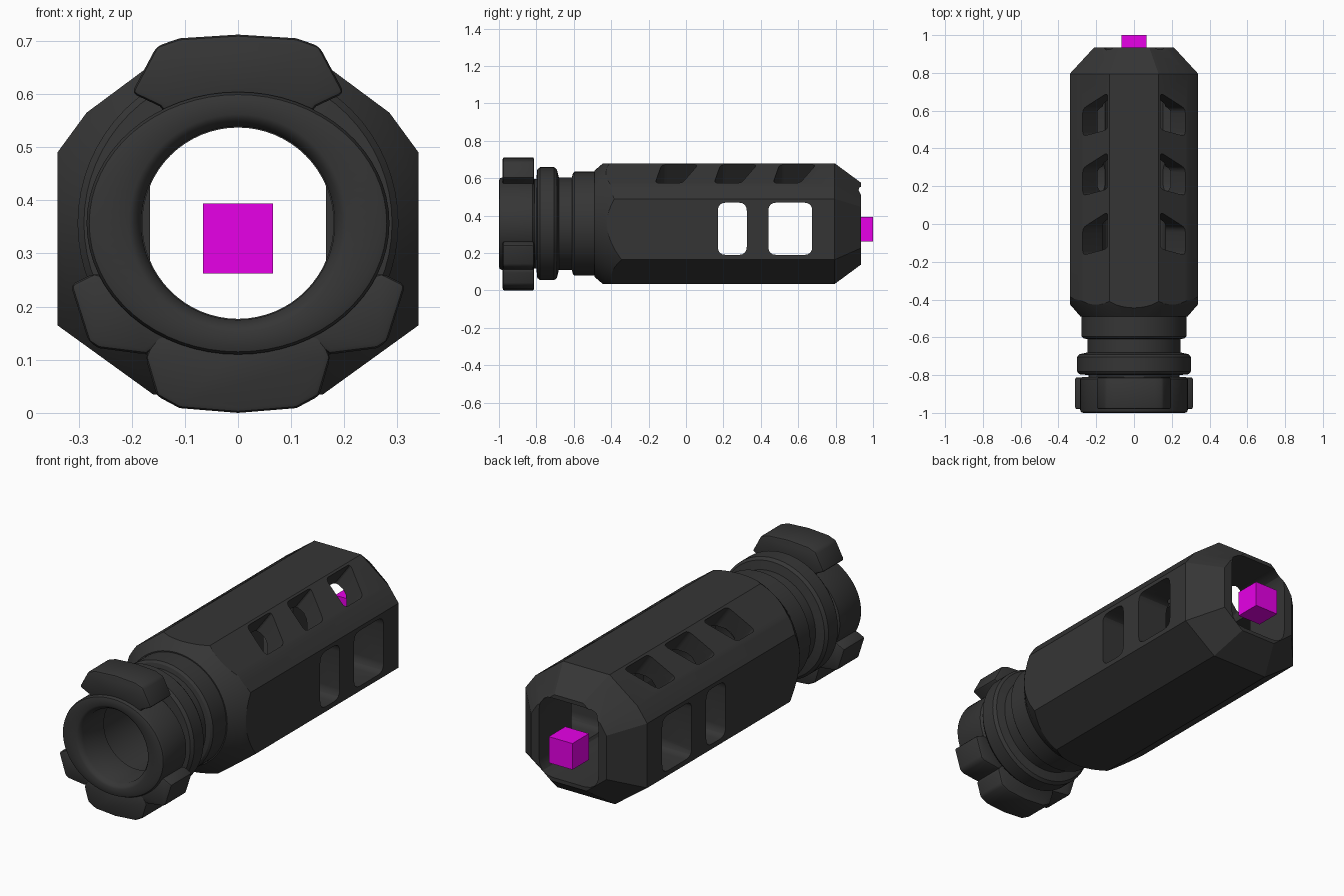
import bpy, bmesh, math
from mathutils import Vector

cube = bpy.data.objects.get("Cube")
if cube:
    bpy.data.objects.remove(cube, do_unlink=True)

CZ = 0.357  # height of the long axis


def material(name, color):
    m = bpy.data.materials.new(name)
    m.use_nodes = True
    m.diffuse_color = color
    bsdf = next(n for n in m.node_tree.nodes if n.type == 'BSDF_PRINCIPLED')
    bsdf.inputs["Base Color"].default_value = color
    return m


steel = material("dark_steel", (0.036, 0.036, 0.036, 1))
magenta = material("magenta", (0.8, 0.0, 0.8, 1))


def loft(name, rings, closed=False, mat=steel):
    """Skin equal-length rings of points; cap the ends or close into a tube."""
    bm = bmesh.new()
    loops = [[bm.verts.new(p) for p in r] for r in rings]
    pairs = list(zip(loops, loops[1:]))
    if closed:
        pairs.append((loops[-1], loops[0]))
    else:
        bm.faces.new(loops[0])
        bm.faces.new(loops[-1])
    for a, b in pairs:
        for i in range(len(a)):
            j = (i + 1) % len(a)
            bm.faces.new((a[i], a[j], b[j], b[i]))
    bmesh.ops.recalc_face_normals(bm, faces=bm.faces)
    me = bpy.data.meshes.new(name)
    bm.to_mesh(me)
    bm.free()
    me.materials.append(mat)
    ob = bpy.data.objects.new(name, me)
    bpy.context.collection.objects.link(ob)
    return ob


def ring(y, rx, rz=None, n=64):
    rz = rz or rx
    angles = [2 * math.pi * i / n for i in range(n)]
    return [(rx * math.cos(a), y, CZ + rz * math.sin(a)) for a in angles]


def section(pts, y, sx=1, sz=1):
    return [(x * sx, y, CZ + (z - CZ) * sz) for x, z in pts]


def mirrored(half):
    """Complete a half outline across x = 0."""
    return half + [(-x, z) for x, z in reversed(half) if x > 0]


def rounded(pts, r, n=4):
    """Round every corner of a 2D outline."""
    out = []
    for i, p in enumerate(pts):
        p, a, b = Vector(p), Vector(pts[i - 1]), Vector(pts[(i + 1) % len(pts)])
        s, e = p + (a - p).normalized() * r, p + (b - p).normalized() * r
        for k in range(n + 1):
            t = k / n
            out.append(s * (1 - t) ** 2 + p * 2 * t * (1 - t) + e * t * t)
    return out


def activate(ob):
    bpy.ops.object.select_all(action='DESELECT')
    ob.select_set(True)
    bpy.context.view_layer.objects.active = ob


def boolean(ob, cutter, op='DIFFERENCE'):
    activate(ob)
    mod = ob.modifiers.new("cut", 'BOOLEAN')
    mod.operation, mod.solver, mod.object = op, 'EXACT', cutter
    bpy.ops.object.modifier_apply(modifier=mod.name)
    bpy.data.objects.remove(cutter, do_unlink=True)


def smooth(ob, angle=30):
    activate(ob)
    bpy.ops.object.shade_smooth_by_angle(angle=math.radians(angle))


# Faceted main body with a tapered muzzle end
half = [(0.16, 0.035), (0.34, 0.165), (0.34, 0.49), (0.285, 0.565), (0.13, 0.68)]
outline = mirrored(half)
body = loft("main_body", [section(outline, -0.49), section(outline, 0.795),
                          section(outline, 0.935, 0.62, 0.68)])

# Turned cone at the rear of the body
boolean(body, loft("turning", [ring(-0.6, 0.19), ring(-0.488, 0.285), ring(-0.43, 0.335),
                               ring(-0.33, 0.4), ring(1.1, 0.4)]), 'INTERSECT')

# Bore and the wider gas chamber
boolean(body, loft("bore", [ring(-0.7, 0.18), ring(0.1, 0.18)]))
chamber = rounded([(-0.166, 0.157), (0.166, 0.157), (0.166, 0.557), (-0.166, 0.557)], 0.08)
boolean(body, loft("chamber", [section(chamber, -0.2), section(chamber, 1.1)]))

# Side windows, cut right through
for y0, y1 in ((0.17, 0.325), (0.44, 0.675)):
    win = rounded([(y0, 0.19), (y1, 0.19), (y1, 0.47), (y0, 0.47)], 0.045)
    boolean(body, loft("window", [[(x, y, z) for y, z in win] for x in (-0.6, 0.6)]))

# Slanted ports on the upper slopes
port = rounded([(-0.085, -0.13), (0.08, -0.165), (0.08, -0.02), (-0.085, 0.065)], 0.025)
along = Vector((0.155, -0.115)).normalized()
normal = Vector((0.115, 0.155)).normalized()
middle = Vector((0.2075, 0.6225))
for side in (-1, 1):
    for k in range(3):
        rings = []
        for depth in (-0.2, 0.1):
            pts = [(middle + along * a + normal * depth, y) for a, y in port]
            rings.append([(side * p.x, y + 0.315 * k, p.y) for p, y in pts])
        boolean(body, loft("port", rings))
body.data.materials.clear()
body.data.materials.append(steel)
smooth(body, 25)

# Turned neck with groove and lock ring
neck = [(-0.45, 0.278), (-0.595, 0.278), (-0.605, 0.268), (-0.61, 0.247), (-0.68, 0.247),
        (-0.69, 0.29), (-0.705, 0.302), (-0.78, 0.302), (-0.795, 0.29), (-0.8, 0.24),
        (-0.85, 0.24), (-0.85, 0.19), (-0.45, 0.19)]
smooth(loft("neck_and_lock_ring", [ring(y, r) for y, r in neck], closed=True))

# Oval front collar
collar = [(-0.81, 0.275, 0.237), (-0.82, 0.285, 0.247), (-0.985, 0.285, 0.247),
          (-0.996, 0.28, 0.242), (-1.0, 0.268, 0.23), (-1.0, 0.205, 0.205),
          (-0.995, 0.195, 0.195), (-0.975, 0.182, 0.182), (-0.81, 0.182, 0.182)]
smooth(loft("front_collar", [ring(*c) for c in collar], closed=True), 40)

# Grip lugs around the collar
top_lug = mirrored([(0, 0.585), (0.13, 0.555), (0.147, 0.577), (0.2, 0.602),
                    (0.153, 0.69), (0.11, 0.705), (0, 0.712)])
bottom_lug = mirrored([(0, 0.13), (0.155, 0.15), (0.174, 0.105), (0.153, 0.032),
                       (0.11, 0.009), (0, 0)])
side_lug = [(0.315, 0.241), (0.27, 0.263), (0.2, 0.24), (0.12, 0.15),
            (0.172, 0.11), (0.262, 0.122), (0.281, 0.134)]
lugs = {"top_lug": top_lug, "bottom_lug": bottom_lug, "side_lug_left": side_lug,
        "side_lug_right": [(-x, z) for x, z in side_lug]}
for name, pts in lugs.items():
    lug = loft(name, [section(pts, -0.98), section(pts, -0.812)])
    activate(lug)
    mod = lug.modifiers.new("soft_edges", 'BEVEL')
    mod.width, mod.segments = 0.01, 2
    bpy.ops.object.modifier_apply(modifier=mod.name)
    smooth(lug, 35)

# Magenta marker cube at the muzzle
square = [(-0.066, 0.262), (0.066, 0.262), (0.066, 0.394), (-0.066, 0.394)]
loft("marker_cube", [section(square, 0.868), section(square, 1.0)], mat=magenta)
